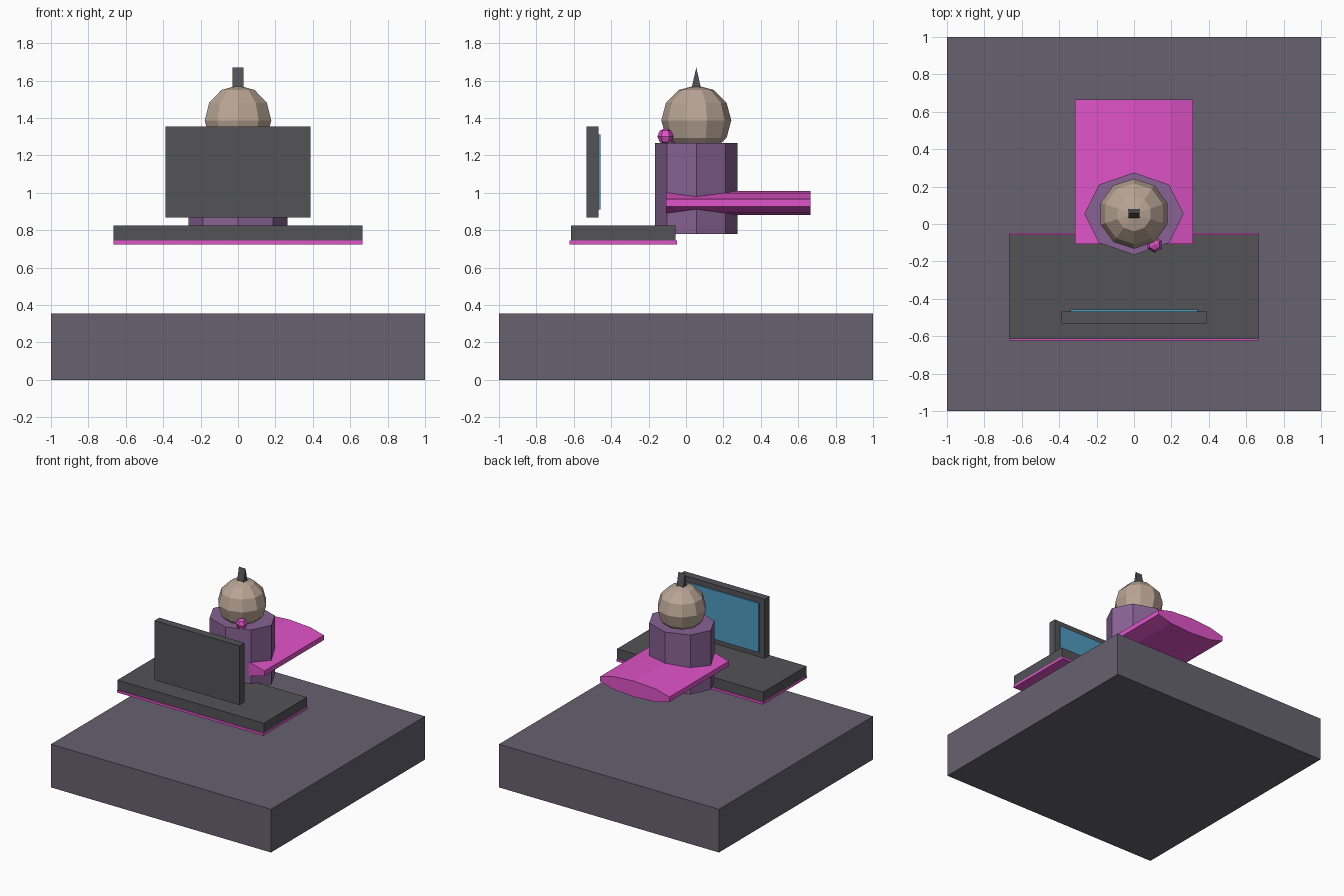
import bpy, bmesh
from math import sin, cos, pi, radians
from mathutils import Vector

if "Cube" in bpy.data.objects:
    bpy.data.objects.remove(bpy.data.objects["Cube"])


def material(name, r, g, b):
    m = bpy.data.materials.new(name)
    m.diffuse_color = tuple((c / 255) ** 2.2 for c in (r, g, b)) + (1,)
    m.use_nodes = True
    m.node_tree.nodes["Principled BSDF"].inputs["Base Color"].default_value = m.diffuse_color
    return m


PINK = material("pink", 222, 84, 198)
PURPLE = material("purple", 134, 98, 146)
TAN = material("tan", 184, 164, 148)
DARK = material("dark_grey", 84, 83, 87)
STONE = material("stone", 102, 98, 111)
BLUE = material("screen_blue", 80, 155, 192)


def finish(name, bm, mat):
    bmesh.ops.recalc_face_normals(bm, faces=bm.faces)
    me = bpy.data.meshes.new(name)
    bm.to_mesh(me)
    bm.free()
    me.materials.append(mat)
    ob = bpy.data.objects.new(name, me)
    bpy.context.collection.objects.link(ob)
    return ob


def prism(name, outline, offset, mat):
    """Extrude a closed 3D outline along an offset."""
    bm = bmesh.new()
    face = bm.faces.new([bm.verts.new(p) for p in outline])
    out = bmesh.ops.extrude_face_region(bm, geom=[face], use_keep_orig=True)
    verts = [g for g in out["geom"] if isinstance(g, bmesh.types.BMVert)]
    bmesh.ops.translate(bm, verts=verts, vec=Vector(offset))
    return finish(name, bm, mat)


def box(name, hx, y0, y1, z0, z1, mat):
    outline = [(-hx, y0, z0), (hx, y0, z0), (hx, y1, z0), (-hx, y1, z0)]
    return prism(name, outline, (0, 0, z1 - z0), mat)


def ball(name, centre, r, sides, rings, mat):
    """Spin a half circle about z, with a column of points facing -y."""
    bm = bmesh.new()
    pts = [bm.verts.new((0, -r * sin(pi * i / rings), r * cos(pi * i / rings)))
           for i in range(rings + 1)]
    edges = [bm.edges.new(e) for e in zip(pts, pts[1:])]
    bmesh.ops.spin(bm, geom=pts + edges, cent=(0, 0, 0), axis=(0, 0, 1),
                   angle=2 * pi, steps=sides)
    bmesh.ops.remove_doubles(bm, verts=bm.verts, dist=1e-4)
    bmesh.ops.translate(bm, verts=bm.verts, vec=Vector(centre))
    return finish(name, bm, mat)


# Floor block
box("floor_block", 1.0, -1.0, 1.0, 0.0, 0.355, STONE)

# Desk with its coloured underside trim
box("desk_top", 0.665, -0.615, -0.055, 0.745, 0.825, DARK)
box("desk_trim", 0.665, -0.622, -0.047, 0.725, 0.745, PINK)

# Monitor, facing the seated figure
box("monitor_case", 0.388, -0.533, -0.468, 0.868, 1.355, DARK)
box("monitor_screen", 0.34, -0.468, -0.458, 0.91, 1.313, BLUE)

# Eight-sided torso
prism("torso", [(0.265 * cos(i * pi / 4), 0.055 + 0.22 * sin(i * pi / 4), 0.78)
                for i in range(8)], (0, 0, 0.487), PURPLE)

# Flattened ten-sided pad running back from the torso
prism("body_pad", [(0.331 * cos(radians(18 + 36 * i)), -0.107,
                    0.946 + 0.065 * sin(radians(18 + 36 * i)))
                   for i in range(10)], (0, 0.772, 0), PINK)

# Head, bead and the wedge-shaped crest
ball("head", (0, 0.055, 1.388), 0.187, 10, 6, TAN)
ball("bead", (0.11, -0.11, 1.302), 0.043, 6, 4, PINK)
prism("crest", [(-0.03, 0.03, 1.56), (-0.03, 0.08, 1.56), (-0.03, 0.055, 1.67)],
      (0.06, 0, 0), DARK)
